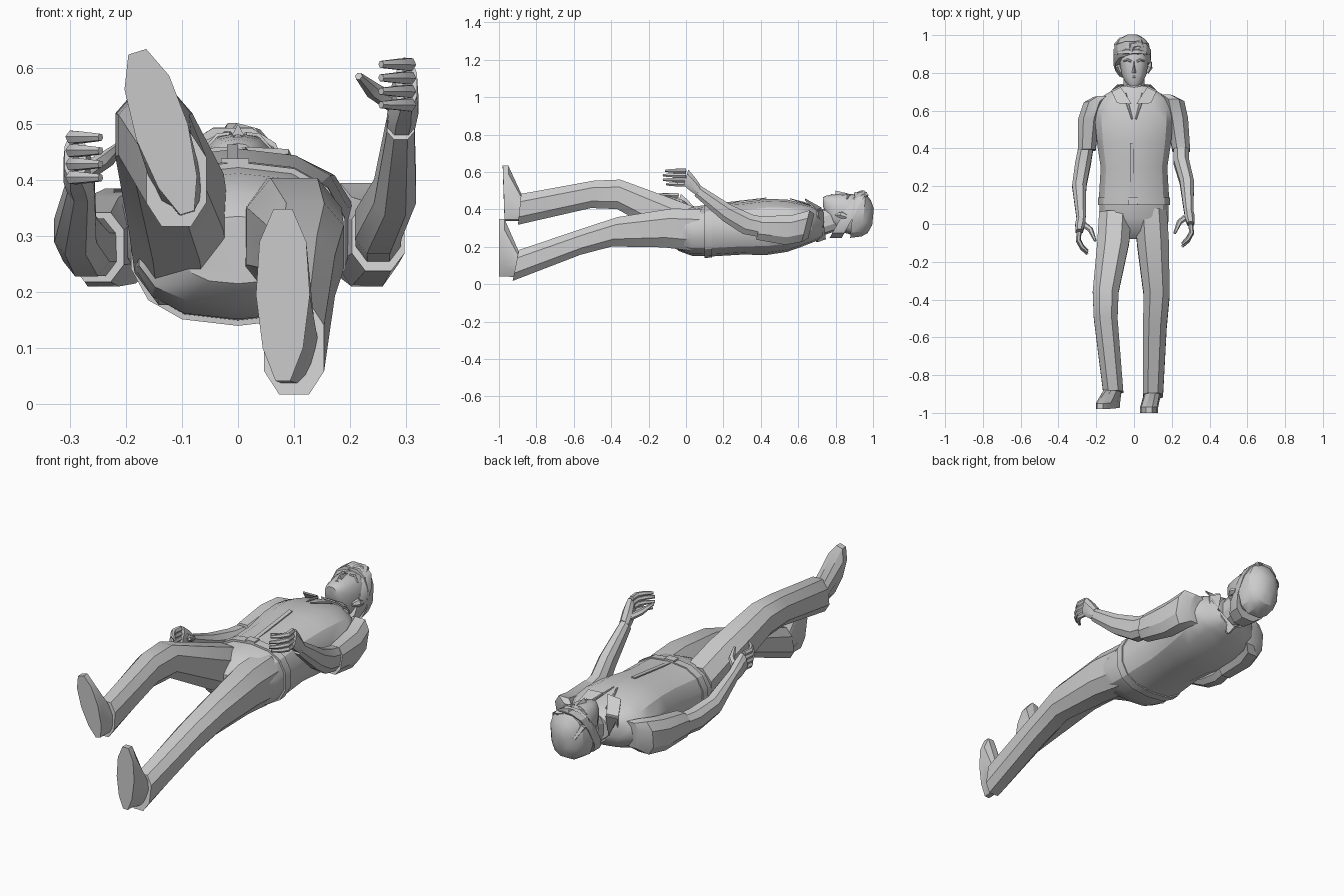
import bpy, bmesh, math
from mathutils import Vector

old_cube = bpy.data.objects.get("Cube")
if old_cube:
    bpy.data.objects.remove(old_cube, do_unlink=True)

shade = (0.6, 0.6, 0.6, 1)
grey = bpy.data.materials.new("plain_grey")
grey.use_nodes = True
grey.diffuse_color = shade
grey.node_tree.nodes["Principled BSDF"].inputs["Base Color"].default_value = shade


def skin(name, rings, crease=30):
    """Bridge rings of equal point count into one closed, shaded surface."""
    bm = bmesh.new()
    loops = [[bm.verts.new(point) for point in ring] for ring in rings]
    count = len(loops[0])
    for lower, upper in zip(loops, loops[1:]):
        for i in range(count):
            j = (i + 1) % count
            bm.faces.new((lower[i], lower[j], upper[j], upper[i]))
    bm.faces.new(loops[0])
    bm.faces.new(loops[-1])
    bmesh.ops.recalc_face_normals(bm, faces=bm.faces)
    mesh = bpy.data.meshes.new(name)
    bm.to_mesh(mesh)
    bm.free()
    mesh.materials.append(grey)
    part = bpy.data.objects.new(name, mesh)
    bpy.context.collection.objects.link(part)
    bpy.context.view_layer.objects.active = part
    part.select_set(True)
    bpy.ops.object.shade_smooth_by_angle(angle=math.radians(crease))
    part.select_set(False)


def loft(name, centres, sizes, lean=0, sides=8, crease=30):
    """Rounded-box sections of the given half width and depth along a path."""
    def rounded(value, size):
        return size * math.copysign(abs(value) ** 0.8, value)

    rings = []
    for (x, y, z), (width, depth) in zip(centres, sizes):
        ring = []
        for i in range(sides):
            angle = math.tau * (i + 0.5) / sides
            across = rounded(math.cos(angle), width)
            rise = rounded(math.sin(angle), depth)
            ring.append((x + across, y + lean * rise, z + rise))
        rings.append(ring)
    skin(name, rings, crease)


def tube(name, points, radii, flat=1):
    """Six-sided tapered tube along a path."""
    path = [Vector(point) for point in points]
    rings = []
    for i, centre in enumerate(path):
        before, after = path[max(i - 1, 0)], path[min(i + 1, len(path) - 1)]
        along = (after - before).normalized()
        across = along.cross(Vector((0.1, 0.1, 1))).normalized()
        up = along.cross(across) * flat
        angles = [math.tau * k / 6 for k in range(6)]
        rings.append([centre + radii[i] * (across * math.cos(a) + up * math.sin(a)) for a in angles])
    skin(name, rings)


def panel(name, corners, offset):
    """Thin folded plate."""
    outline = [Vector(corner) for corner in corners]
    skin(name, [outline, [corner + Vector(offset) for corner in outline]])


def trunk(name, rows):
    """Torso piece from rows of height, half width and half depth."""
    centres = [(0, y, 0.28 + 0.06 * y) for y, width, depth in rows]
    loft(name, centres, [row[1:] for row in rows], sides=14)


def shoe(name, heel, toe, ankle):
    """Flat egg-shaped sole rising to the ankle opening."""
    heel, toe, ankle = Vector(heel), Vector(toe), Vector(ankle)
    length = toe - heel
    across = length.cross(Vector((0, 1, 0))).normalized()
    welt, collar = [], []
    for i in range(10):
        angle = math.tau * (i + 0.5) / 10
        along, wide = math.cos(angle), math.sin(angle) * across
        welt.append(heel + length * (0.5 + along * 0.52) + wide * (0.048 + along * 0.006))
        collar.append(ankle + length * along * 0.22 + wide * 0.045)
    top = [point + Vector((0, 0.03, 0)) for point in welt]
    skin(name, [welt, top, collar])


def hand(side, wrist, forward, inward, lift):
    """Palm, four curled fingers stacked upward and a thumb."""
    wrist, forward, inward = Vector(wrist), Vector(forward), Vector(inward)
    up = Vector((0, 0, 1))
    rise = up * lift
    knuckles = wrist + forward * 0.07 + rise - inward * 0.01
    loft(side + "_palm", [wrist, (wrist + knuckles) / 2, knuckles],
         [(0.026, 0.03), (0.028, 0.04), (0.02, 0.045)], lean=0.3)
    for i, reach in enumerate((0.85, 1, 1, 0.9)):
        root = knuckles + up * (i - 1.5) * 0.024
        bend = root + forward * 0.05 * reach - inward * 0.005
        curl = bend + forward * 0.04 * reach + inward * 0.02
        tip = curl + forward * 0.03 * reach + inward * 0.03
        tube(side + "_finger", [root, bend, curl, tip], (0.013, 0.013, 0.011, 0.007))
    base = wrist + forward * 0.03 + rise / 2 + inward * 0.01
    joint = base + forward * 0.03 + inward * 0.04 + up * 0.025
    tube(side + "_thumb", [base, joint, joint + forward * 0.06 + inward * 0.025 + up * 0.025],
         (0.017, 0.015, 0.007))


# Torso and belt
trunk("shirt", [(0.13, 0.19, 0.14), (0.3, 0.18, 0.14), (0.43, 0.2, 0.15), (0.54, 0.21, 0.14),
                (0.61, 0.21, 0.12), (0.67, 0.18, 0.1), (0.7, 0.13, 0.09), (0.73, 0.08, 0.07)])
trunk("belt", [(0.1, 0.195, 0.146), (0.14, 0.195, 0.146)])
trunk("trouser_hips", [(0.12, 0.186, 0.138), (0.03, 0.187, 0.13), (-0.04, 0.18, 0.1), (-0.08, 0.1, 0.06)])
panel("buckle", [(-0.03, 0.1, 0.43), (0.02, 0.1, 0.43), (0.02, 0.14, 0.43), (-0.03, 0.14, 0.43)],
      (0, 0, 0.008))

# Legs in mid stride
leg_sizes = [(0.09, 0.12), (0.09, 0.11), (0.073, 0.084), (0.067, 0.078), (0.057, 0.088)]
loft("left_trouser_leg", [(0.09, 0.06, 0.29), (0.1, -0.1, 0.3), (0.12, -0.38, 0.28),
                          (0.11, -0.55, 0.23), (0.1, -0.91, 0.1)], leg_sizes, lean=0.2)
loft("right_trouser_leg", [(-0.1, 0.06, 0.29), (-0.11, -0.1, 0.36), (-0.15, -0.36, 0.48),
                           (-0.15, -0.5, 0.48), (-0.11, -0.89, 0.4)], leg_sizes, lean=0.1)
shoe("left_shoe", (0.08, -1, 0.04), (0.08, -1, 0.35), (0.1, -0.89, 0.1))
shoe("right_shoe", (-0.09, -0.97, 0.34), (-0.18, -0.98, 0.63), (-0.11, -0.87, 0.4))

# Arms: short sleeves, bare forearms and hands
sleeve_sizes = [(0.045, 0.07), (0.06, 0.09), (0.06, 0.085), (0.05, 0.066)]
arm_sizes = [(0.042, 0.054), (0.044, 0.055), (0.04, 0.046), (0.026, 0.03)]
loft("left_sleeve", [(0.17, 0.67, 0.31), (0.21, 0.64, 0.31), (0.23, 0.55, 0.29), (0.25, 0.39, 0.3)],
     sleeve_sizes, lean=0.25)
loft("left_forearm", [(0.25, 0.43, 0.3), (0.25, 0.33, 0.32), (0.28, 0.22, 0.38), (0.29, 0.06, 0.5)],
     arm_sizes, lean=0.5)
loft("right_sleeve", [(-0.17, 0.67, 0.31), (-0.21, 0.64, 0.3), (-0.24, 0.55, 0.29), (-0.25, 0.39, 0.28)],
     sleeve_sizes, lean=0.1)
loft("right_forearm", [(-0.25, 0.43, 0.28), (-0.27, 0.32, 0.28), (-0.29, 0.2, 0.31), (-0.28, 0.03, 0.39)],
     arm_sizes, lean=0.3)
hand("left", (0.29, 0.07, 0.5), (0, -1, 0), (-1, 0, 0), 0.07)
hand("right", (-0.28, 0.03, 0.39), (0, -1, 0), (1, 0, 0), 0.05)

# Neck and head
loft("neck", [(0, 0.66, 0.32), (0, 0.73, 0.33), (0, 0.82, 0.36)],
     [(0.066, 0.07), (0.058, 0.064), (0.056, 0.064)], lean=-0.3, sides=10)
loft("head", [(0, 0.733, 0.44), (0, 0.75, 0.42), (0, 0.79, 0.39), (0, 0.84, 0.38), (0, 0.9, 0.37), (0, 0.97, 0.37)],
     [(0.026, 0.025), (0.047, 0.053), (0.066, 0.09), (0.075, 0.104), (0.08, 0.11), (0.06, 0.08)],
     sides=14, crease=40)

# Face
nose_rows = [(0.8, 0.016, 0.5), (0.826, 0.012, 0.494), (0.86, 0.007, 0.486)]
skin("nose", [[(-half, y, 0.47), (half, y, 0.47), (0, y, ridge)] for y, half, ridge in nose_rows])
tube("lips", [(-0.024, 0.78, 0.463), (0, 0.78, 0.474), (0.024, 0.78, 0.463)], (0.003, 0.009, 0.003))
for side in (-1, 1):
    tube("brow", [(side * 0.013, 0.86, 0.48), (side * 0.035, 0.87, 0.477), (side * 0.058, 0.86, 0.455)],
         (0.006, 0.007, 0.004))
    tube("ear", [(side * 0.068, 0.8, 0.37), (side * 0.078, 0.83, 0.37), (side * 0.082, 0.86, 0.36)],
         (0.01, 0.02, 0.012))

# Hair: cap tilted from forehead to nape, with swept locks
loft("hair_cap", [(-0.01, 0.83, 0.36), (-0.01, 0.86, 0.37), (-0.01, 0.9, 0.37)],
     [(0.09, 0.116), (0.1, 0.127), (0.102, 0.126)], lean=0.55, sides=12)
loft("hair_crown", [(-0.01, 0.89, 0.37), (-0.01, 0.95, 0.37), (-0.01, 0.98, 0.36), (-0.01, 1, 0.36)],
     [(0.102, 0.126), (0.092, 0.118), (0.066, 0.09), (0.03, 0.045)], lean=0.1, sides=12)
tube("front_lock", [(-0.02, 0.9, 0.48), (-0.01, 0.945, 0.49), (0.03, 0.955, 0.48), (0.06, 0.91, 0.46)],
     (0.01, 0.022, 0.024, 0.006), flat=0.6)
for i in range(4):
    x = (i - 2) * 0.042
    drop = 0.025 * abs(i - 1.6)
    tube("crown_lock", [(x, 0.9, 0.47 - drop), (x, 0.945, 0.473 - drop), (x * 0.8, 0.98, 0.42 - drop)],
         (0.012, 0.024, 0.012), flat=0.7)

# Open collar and front placket
for side in (-1, 1):
    panel("collar_point", [(side * 0.012, 0.635, 0.45), (side * 0.07, 0.725, 0.4),
                           (side * 0.118, 0.7, 0.39), (side * 0.09, 0.64, 0.446)], (0, 0, 0.009))
    panel("collar_back", [(side * 0.07, 0.725, 0.4), (side * 0.09, 0.73, 0.31), (0, 0.74, 0.24),
                          (0, 0.695, 0.224), (side * 0.12, 0.695, 0.3), (side * 0.118, 0.7, 0.39)],
          (0, 0.008, 0))
    tube("neck_edge", [(side * 0.01, 0.555, 0.457), (side * 0.05, 0.69, 0.418)], (0.004, 0.01), flat=0.6)
panel("placket", [(-0.02, 0.15, 0.424), (0, 0.15, 0.424), (0, 0.43, 0.457), (-0.02, 0.43, 0.457)],
      (0, 0, 0.006))
